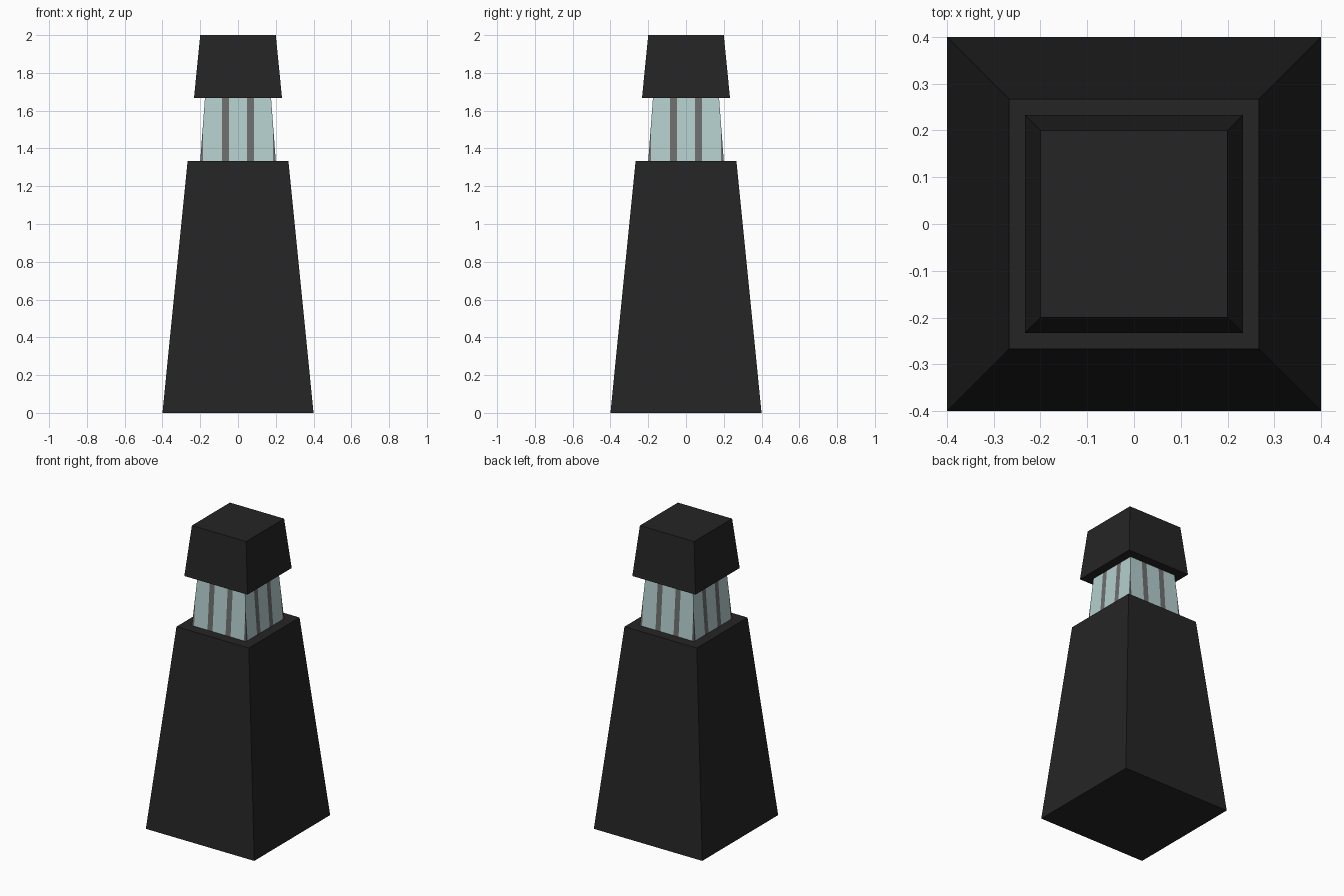
import bpy, bmesh
from mathutils import Vector

if "Cube" in bpy.data.objects:
    bpy.data.objects.remove(bpy.data.objects["Cube"])


def material(name, rgb):
    m = bpy.data.materials.new(name)
    m.diffuse_color = (*rgb, 1)
    m.use_nodes = True
    m.node_tree.nodes["Principled BSDF"].inputs["Base Color"].default_value = m.diffuse_color
    return m


black = material("near_black", (0.0180, 0.0180, 0.0180))
glass = material("pale_teal_glass", (0.456, 0.624, 0.610))
grey = material("grey_bar", (0.156, 0.156, 0.156))


def frustum(name, z0, z1, half0, half1, mats, cuts=(), rule=None):
    """Square tapered block, optionally sliced along x and y and coloured by rule."""
    bm = bmesh.new()
    bmesh.ops.create_cube(bm, size=2)
    for v in bm.verts:
        h, z = (half1, z1) if v.co.z > 0 else (half0, z0)
        v.co = Vector((v.co.x * h, v.co.y * h, z))
    for c in cuts:
        for axis in (Vector((1, 0, 0)), Vector((0, 1, 0))):
            bmesh.ops.bisect_plane(bm, geom=bm.verts[:] + bm.edges[:] + bm.faces[:],
                                   plane_co=axis * c, plane_no=axis)
    bm.normal_update()
    if rule:
        for f in bm.faces:
            f.material_index = rule(f)
    me = bpy.data.meshes.new(name)
    bm.to_mesh(me)
    bm.free()
    for m in mats:
        me.materials.append(m)
    ob = bpy.data.objects.new(name, me)
    bpy.context.collection.objects.link(ob)
    return ob


# Window bars: vertical stripes at the third lines and at the corners
BAR_IN, BAR_OUT, CORNER = 0.048, 0.085, 0.184


def bar_rule(f):
    n, c = f.normal, f.calc_center_median()
    if abs(n.z) > 0.9:
        return 0
    u = abs(c.x) if abs(n.y) > abs(n.x) else abs(c.y)
    return 1 if BAR_IN < u < BAR_OUT or u > CORNER else 0


frustum("tower_base", 0, 1.333, 0.4, 0.267, [black])
frustum("lantern_windows", 1.333, 1.667, 0.2, 0.175, [glass, grey],
        [s * c for c in (BAR_IN, BAR_OUT, CORNER) for s in (-1, 1)], bar_rule)
frustum("tower_cap", 1.667, 2, 0.233, 0.2, [black])
